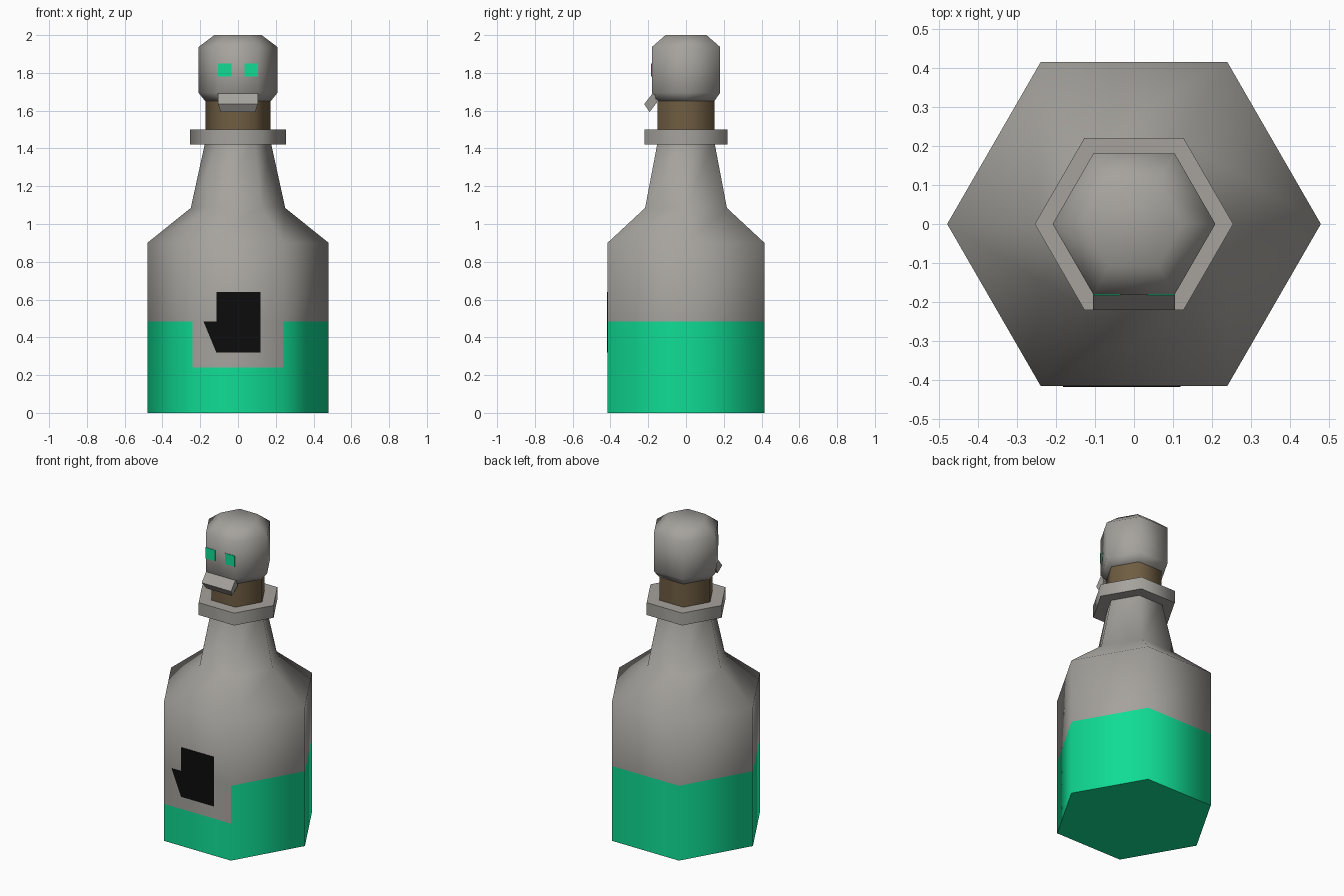
import bpy, bmesh, math
from mathutils import Vector

cube = bpy.data.objects.get("Cube")
if cube:
    bpy.data.objects.remove(cube)


def material(name, rgb):
    m = bpy.data.materials.new(name)
    m.use_nodes = True
    m.diffuse_color = (*rgb, 1)
    m.node_tree.nodes["Principled BSDF"].inputs["Base Color"].default_value = (*rgb, 1)
    return m


GREY = material("warm grey", (0.38, 0.365, 0.34))
GREEN = material("bright green", (0.005, 0.72, 0.30))
BROWN = material("cork brown", (0.16, 0.11, 0.055))
BLACK = material("black", (0.0035, 0.0035, 0.0035))


def finish(name, bm, mats, smooth=False):
    bmesh.ops.recalc_face_normals(bm, faces=bm.faces)
    mesh = bpy.data.meshes.new(name)
    bm.to_mesh(mesh)
    bm.free()
    for m in mats:
        mesh.materials.append(m)
    ob = bpy.data.objects.new(name, mesh)
    bpy.context.collection.objects.link(ob)
    if smooth:
        bpy.ops.object.select_all(action="DESELECT")
        ob.select_set(True)
        bpy.context.view_layer.objects.active = ob
        bpy.ops.object.shade_smooth_by_angle(angle=math.radians(65))
    return ob


def hex_loft(name, profile, mats, rule=None):
    """Six-sided solid from (corner radius, height) rings."""
    bm = bmesh.new()
    rings = [[bm.verts.new((r * math.cos(i * math.pi / 3), r * math.sin(i * math.pi / 3), z))
              for i in range(6)] for r, z in profile]
    for a, b in zip(rings, rings[1:]):
        for i in range(6):
            j = (i + 1) % 6
            bm.faces.new((a[i], a[j], b[j], b[i]))
    bm.faces.new(rings[0])
    bm.faces.new(rings[-1])
    if rule:
        for f in bm.faces:
            f.material_index = rule(f.calc_center_median())
    return finish(name, bm, mats, True)


def extrude(name, points, offset, mat):
    """Solid made by pushing a flat outline along an offset."""
    bm = bmesh.new()
    face = bm.faces.new([bm.verts.new(p) for p in points])
    out = bmesh.ops.extrude_face_region(bm, geom=[face], use_keep_orig=True)
    moved = [g for g in out["geom"] if isinstance(g, bmesh.types.BMVert)]
    bmesh.ops.translate(bm, verts=moved, vec=Vector(offset))
    return finish(name, bm, [mat])


# Bottle: green liquid below, with a grey label on the front face
def liquid(c):
    label = c.y < -0.4 and c.z > 0.24
    return 1 if c.z < 0.485 and not label else 0


hex_loft("bottle", [(0.48, 0), (0.48, 0.24), (0.48, 0.485), (0.48, 0.9),
                    (0.25, 1.085), (0.17, 1.45)], [GREY, GREEN], liquid)

# Neck ring, cork and stopper head
hex_loft("neck_ring", [(0.255, 1.42), (0.255, 1.5)], [GREY])
hex_loft("cork", [(0.173, 1.46), (0.173, 1.67)], [BROWN])
hex_loft("stopper_head", [(0.173, 1.65), (0.209, 1.695), (0.209, 1.937), (0.125, 2.0)], [GREY])

# Label mark
mark = [(-0.115, 0.64), (0.12, 0.64), (0.12, 0.32), (-0.115, 0.32), (-0.183, 0.485), (-0.115, 0.485)]
extrude("label_mark", [(x, -0.414, z) for x, z in mark], (0, -0.005, 0), BLACK)

# Eyes
for side, name in ((1, "left_eye"), (-1, "right_eye")):
    box = [(0.035, 1.78), (0.105, 1.78), (0.105, 1.85), (0.035, 1.85)]
    extrude(name, [(side * x, -0.179, z) for x, z in box], (0, -0.005, 0), GREEN)

# Jaw: diamond section, narrower at the bottom
jaw = extrude("jaw", [(-0.105, y, z) for y, z in
                      ((-0.17, 1.70), (-0.221, 1.635), (-0.193, 1.592), (-0.153, 1.645))],
              (0.21, 0, 0), GREY)
for v in jaw.data.vertices:
    if v.co.z < 1.62:
        v.co.x *= 0.87
